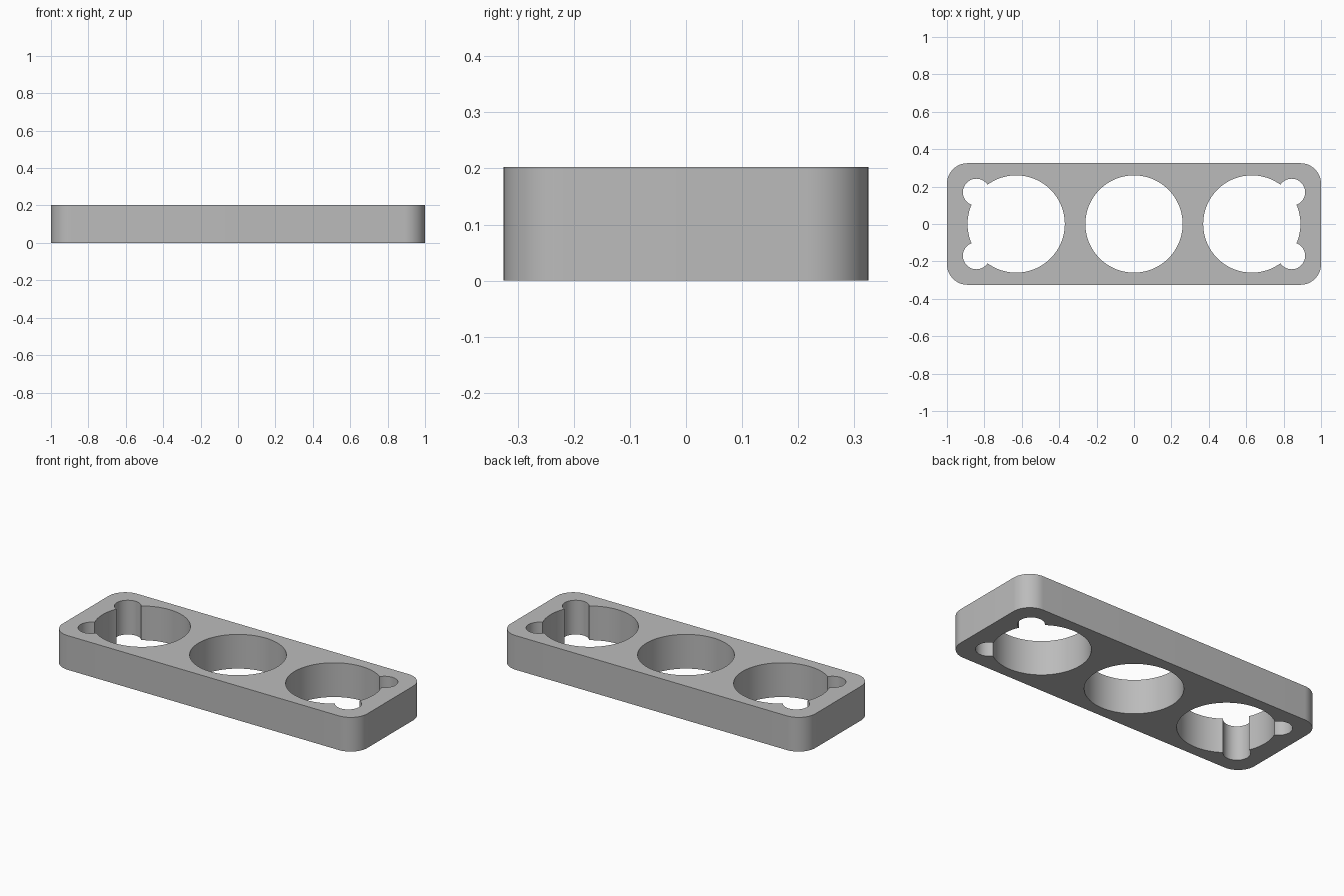
import bpy, bmesh, math

if "Cube" in bpy.data.objects:
    bpy.data.objects.remove(bpy.data.objects["Cube"])

H = 0.203
grey = bpy.data.materials.new("plain grey")
grey.diffuse_color = (0.5, 0.5, 0.5, 1)
grey.use_nodes = True
grey.node_tree.nodes["Principled BSDF"].inputs["Base Color"].default_value = grey.diffuse_color


def prism(name, pts, z0, z1):
    """Extrude a closed outline straight up."""
    bm = bmesh.new()
    face = bm.faces.new([bm.verts.new((x, y, z0)) for x, y in pts])
    ext = bmesh.ops.extrude_face_region(bm, geom=[face])
    top = [v for v in ext["geom"] if isinstance(v, bmesh.types.BMVert)]
    bmesh.ops.translate(bm, verts=top, vec=(0, 0, z1 - z0))
    bmesh.ops.recalc_face_normals(bm, faces=bm.faces)
    mesh = bpy.data.meshes.new(name)
    bm.to_mesh(mesh)
    bm.free()
    mesh.materials.append(grey)
    ob = bpy.data.objects.new(name, mesh)
    bpy.context.collection.objects.link(ob)
    return ob


def arc(cx, cy, r, a0, a1, n):
    return [(cx + r * math.cos(math.radians(a0 + (a1 - a0) * i / n)),
             cy + r * math.sin(math.radians(a0 + (a1 - a0) * i / n)))
            for i in range(n + 1)]


# Plate with rounded corners
R, X, Y = 0.11, 1.0, 0.325
outline = []
for k, (sx, sy) in enumerate([(1, 1), (-1, 1), (-1, -1), (1, -1)]):
    outline += arc(sx * (X - R), sy * (Y - R), R, 90 * k, 90 * k + 90, 16)
plate = prism("plate", outline, 0, H)

# Three large holes, and two small corner holes at each end
holes = [(x, 0, 0.26, 96) for x in (-0.63, 0, 0.63)]
holes += [(sx * 0.843, sy * 0.17, 0.072, 48) for sx in (-1, 1) for sy in (-1, 1)]
cutters = []
for x, y, r, n in holes:
    cutter = prism("hole_cutter", arc(x, y, r, 0, 360, n)[:-1], -0.1, H + 0.1)
    cutter.hide_render = True
    mod = plate.modifiers.new("hole", "BOOLEAN")
    mod.operation, mod.solver, mod.object = "DIFFERENCE", "EXACT", cutter
    cutters.append(cutter)

# Apply the cuts and smooth the round walls
bpy.context.view_layer.objects.active = plate
plate.select_set(True)
for mod in list(plate.modifiers):
    bpy.ops.object.modifier_apply(modifier=mod.name)
for cutter in cutters:
    bpy.data.objects.remove(cutter)
bpy.ops.object.shade_smooth_by_angle(angle=math.radians(30))
